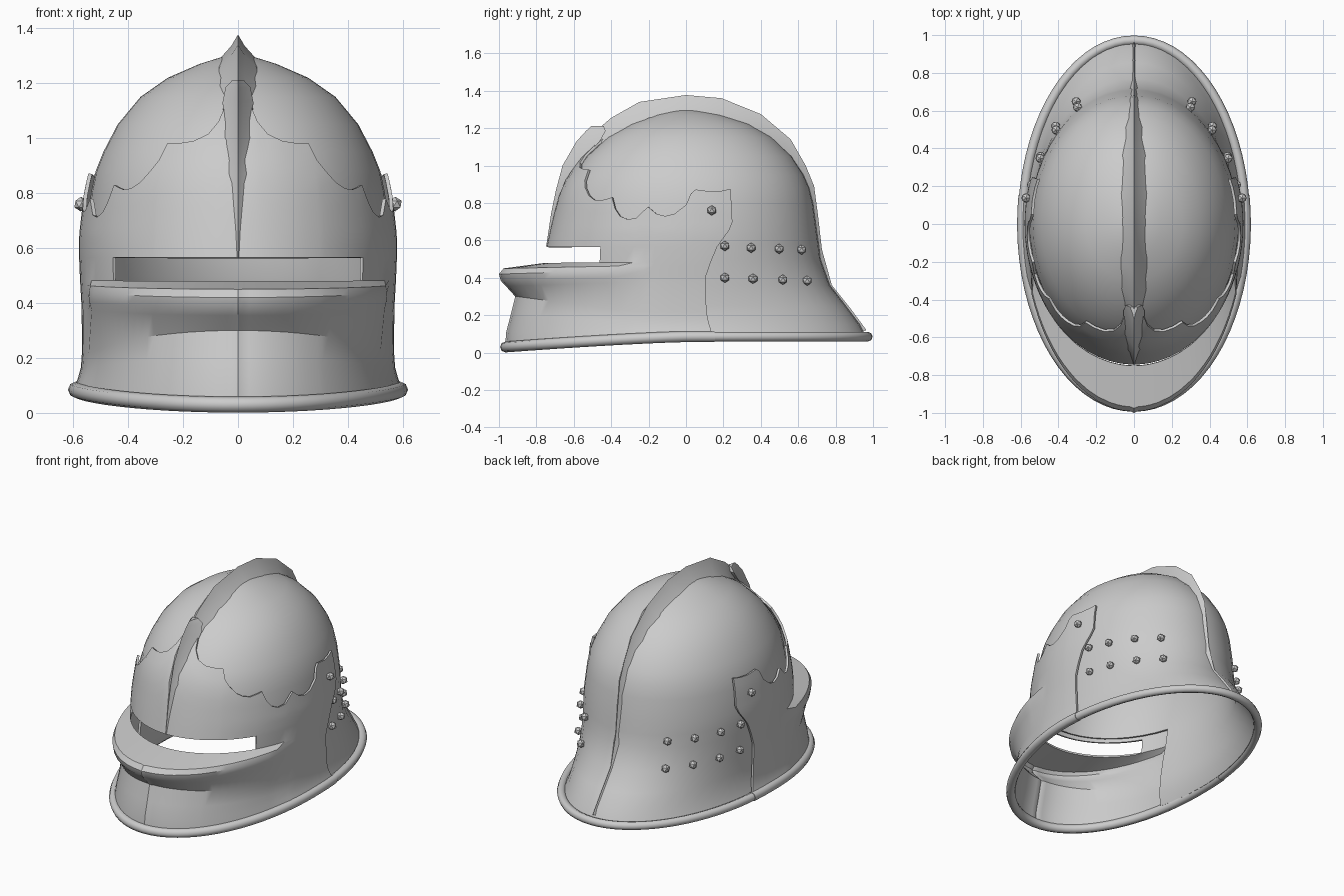
import bpy, bmesh, math
from mathutils import Vector

if "Cube" in bpy.data.objects:
    bpy.data.objects.remove(bpy.data.objects["Cube"])

steel = bpy.data.materials.new("steel_grey")
steel.diffuse_color = (0.6, 0.6, 0.6, 1)
steel.use_nodes = True
steel.node_tree.nodes["Principled BSDF"].inputs["Base Color"].default_value = steel.diffuse_color


def finish(name, bm, thickness=0, angle=35):
    me = bpy.data.meshes.new(name)
    bm.to_mesh(me)
    bm.free()
    me.materials.append(steel)
    ob = bpy.data.objects.new(name, me)
    bpy.context.collection.objects.link(ob)
    bpy.ops.object.select_all(action='DESELECT')
    ob.select_set(True)
    bpy.context.view_layer.objects.active = ob
    if thickness:
        mod = ob.modifiers.new("plate", 'SOLIDIFY')
        mod.thickness, mod.offset = thickness, -1
        bpy.ops.object.modifier_apply(modifier="plate")
    bpy.ops.object.shade_smooth_by_angle(angle=math.radians(angle))
    return ob


def grid(rows, closed=False, keep=lambda i, j: True):
    """Quads between successive rows of points, leaving out unwanted cells."""
    bm = bmesh.new()
    vs = [[bm.verts.new(p) for p in r] for r in rows]
    n = len(rows[0])
    for j in range(len(rows) - 1):
        for i in range(n if closed else n - 1):
            if keep(i, j):
                k = (i + 1) % n
                bm.faces.new((vs[j][i], vs[j][k], vs[j + 1][k], vs[j + 1][i]))
    bmesh.ops.remove_doubles(bm, verts=bm.verts, dist=1e-5)
    loose = [v for v in bm.verts if not v.link_faces]
    bmesh.ops.delete(bm, geom=loose, context='VERTS')
    return bm


def lerp(table, x):
    if x <= table[0][0]:
        return table[0][1:]
    for p, q in zip(table, table[1:]):
        if x <= q[0]:
            f = (x - p[0]) / (q[0] - p[0])
            return tuple(a + (b - a) * f for a, b in zip(p[1:], q[1:]))
    return table[-1][1:]


def oval(t, a, yf, yb, z):
    """Point on a plan oval; t in degrees, 0 = front, 90 = right side."""
    c, s = math.cos(math.radians(t)), math.sin(math.radians(t))
    return (a * s, yf * c if c > 0 else -yb * c, z)


def rim_z(t):
    return 0.085 - 0.055 * max(0, math.cos(math.radians(t))) ** 1.3


# skull profile: height, half width, front, back
SKULL = [(.08, .575, -.95, .965), (.15, .547, -.90, .93), (.25, .54, -.85, .855),
         (.36, .542, -.80, .77), (.50, .55, -.73, .72), (.58, .553, -.715, .71),
         (.65, .552, -.70, .70), (.80, .535, -.665, .68), (.88, .518, -.64, .66),
         (.95, .49, -.605, .63), (1.05, .438, -.53, .565), (1.15, .355, -.42, .46),
         (1.22, .255, -.30, .345), (1.27, .14, -.17, .20), (1.295, .06, -.07, .08),
         (1.30, 0, 0, 0)]
ANG = [i * 7.5 for i in range(48)]
rows = [[oval(t, a, f, b, z) for t in ANG] for z, a, f, b in SKULL]
# face opening cut at the front below the brow
face = lambda i, j: j >= 5 or 67 < (i + .5) * 7.5 < 293
finish("skull_shell", grid(rows, True, face), .014)

# scalloped top edge of visor: angle, height
TOP = [(0, 1.20), (2, 1.20), (4, 1.18), (6.5, 1.12), (9, 1.06), (13, 1.015), (19, .99),
       (25, .982), (31, .98), (33, .92), (36, .88), (40, .84), (44, .818), (48, .812),
       (52, .822), (54.5, .83), (57, .77), (60, .73), (64, .712), (68, .72), (73, .78),
       (77, .742), (81, .73), (85, .742), (90, .79), (92, .85), (94, .872), (100, .862),
       (105, .865), (109, .875)]
# rear edge of visor: height, y
REAR = [(.06, .15), (.15, .12), (.25, .10), (.40, .10), (.55, .15), (.68, .24), (.87, .23)]
# lower visor rings: height, half width, front, height change toward the sides
LOWER = [(.04, .59, -.96, 0), (.11, .575, -.953, .02), (.20, .565, -.93, -.05),
         (.30, .56, -.905, -.12), (.355, .575, -.955, .03), (.385, .582, -.983, .03),
         (.42, .585, -.992, .03), (.45, .58, -.968, .02), (.48, .575, -.75, .003)]


def visor_base(t, z):
    a, f, b = lerp(SKULL, z)
    if t > 90:
        end = math.degrees(math.asin(min(.9, lerp(REAR, z)[0] / b)))
        t = 90 + (t - 90) / 19 * end
    return oval(t, a + .026, f - .026, b + .026, z)


def visor_point(t, row):
    if row < len(LOWER):
        z, a, f, lift = LOWER[row]
        z += lift * (1 - math.cos(math.radians(min(t, 72))))
        z = rim_z(t) if row == 0 else z
        if t > 72:
            return visor_base(t, z)
        if t == 0 and row < 8:
            f -= .008
        return oval(t, a, f, 0, z)
    k = (row - len(LOWER)) / 7
    return visor_base(t, .565 + (lerp(TOP, t)[0] - .565) * k)


half = [t for t, z in TOP]
cols = [-t for t in half[:0:-1]] + half
rows = []
for r in range(len(LOWER) + 8):
    pts = []
    for t in cols:
        x, y, z = visor_point(abs(t), r)
        pts.append((math.copysign(x, t) if t else 0, y, z))
    rows.append(pts)
# eye slot left open between the ledge and the upper plate
slot = lambda i, j: j != len(LOWER) - 1 or abs(cols[i] + cols[i + 1]) / 2 > 52
finish("visor", grid(rows, False, slot), .014, 32)


# rolled lower rims
def rim(name, t0, t1, r, n):
    rows = []
    for i in range(n + 1):
        t = t0 + (t1 - t0) * i / n
        c = Vector(oval(t, .59, -.965, .972, rim_z(t)))
        out = Vector((c.x / .35, c.y / .94, 0)).normalized()
        rows.append([c + out * (r * math.cos(a)) + Vector((0, 0, r * math.sin(a)))
                     for a in (k * math.pi / 4 for k in range(8))])
    bm = grid(rows, True)
    bmesh.ops.holes_fill(bm, edges=bm.edges)
    bmesh.ops.recalc_face_normals(bm, faces=bm.faces)
    finish(name, bm, 0, 50)


rim("visor_rim", -99, 99, .029, 40)
rim("skull_rim", 97, 263, .026, 34)


# ridges: concave-sided wedges lofted along the centre line
def ridge(name, stations):
    rows = []
    for oy, oz, by, bz, w in stations:
        my, mz = by + (oy - by) * .55, bz + (oz - bz) * .55
        rows.append([(-w, by, bz), (-.35 * w, my, mz), (0, oy, oz),
                     (.35 * w, my, mz), (w, by, bz)])
    bm = grid(rows, True)
    bmesh.ops.holes_fill(bm, edges=bm.edges)
    bmesh.ops.recalc_face_normals(bm, faces=bm.faces)
    finish(name, bm, 0, 30)


# crest comb: crest y, z, base y, z, half width
ridge("crest_comb", [
    (-.55, 1.07, -.49, 1.05, .06), (-.50, 1.17, -.42, 1.12, .065),
    (-.40, 1.255, -.34, 1.185, .07), (-.25, 1.34, -.20, 1.255, .07),
    (0, 1.377, 0, 1.285, .07), (.19, 1.36, .16, 1.27, .07),
    (.40, 1.275, .36, 1.20, .065), (.56, 1.14, .50, 1.09, .055),
    (.64, 1.0, .58, .98, .045), (.685, .89, .645, .88, .035),
    (.705, .74, .675, .74, .03), (.727, .55, .70, .55, .025),
    (.78, .36, .755, .36, .02), (.88, .235, .85, .23, .02), (.965, .12, .93, .11, .02)])
ridge("visor_keel", [
    (-.748, .566, -.73, .566, .018), (-.72, .75, -.69, .75, .03),
    (-.695, .87, -.66, .87, .038), (-.66, 1.0, -.585, 1.0, .048),
    (-.585, 1.13, -.46, 1.13, .056), (-.535, 1.185, -.43, 1.185, .045),
    (-.505, 1.212, -.44, 1.212, .02)])

# rivets on both sides
RIVETS = [(.13, .76), (.20, .57), (.34, .56), (.49, .555), (.61, .55),
          (.20, .40), (.35, .395), (.51, .39), (.64, .385)]
bm = bmesh.new()
for y, z in RIVETS:
    a, f, b = lerp(SKULL, z)
    x = a * math.sqrt(1 - (y / b) ** 2) + .012
    if z > .7:
        x += .03
    for s in (-1, 1):
        new = bmesh.ops.create_icosphere(bm, subdivisions=1, radius=.027)["verts"]
        bmesh.ops.translate(bm, verts=new, vec=(s * x, y + .008, z))
finish("rivets", bm, 0, 30)
